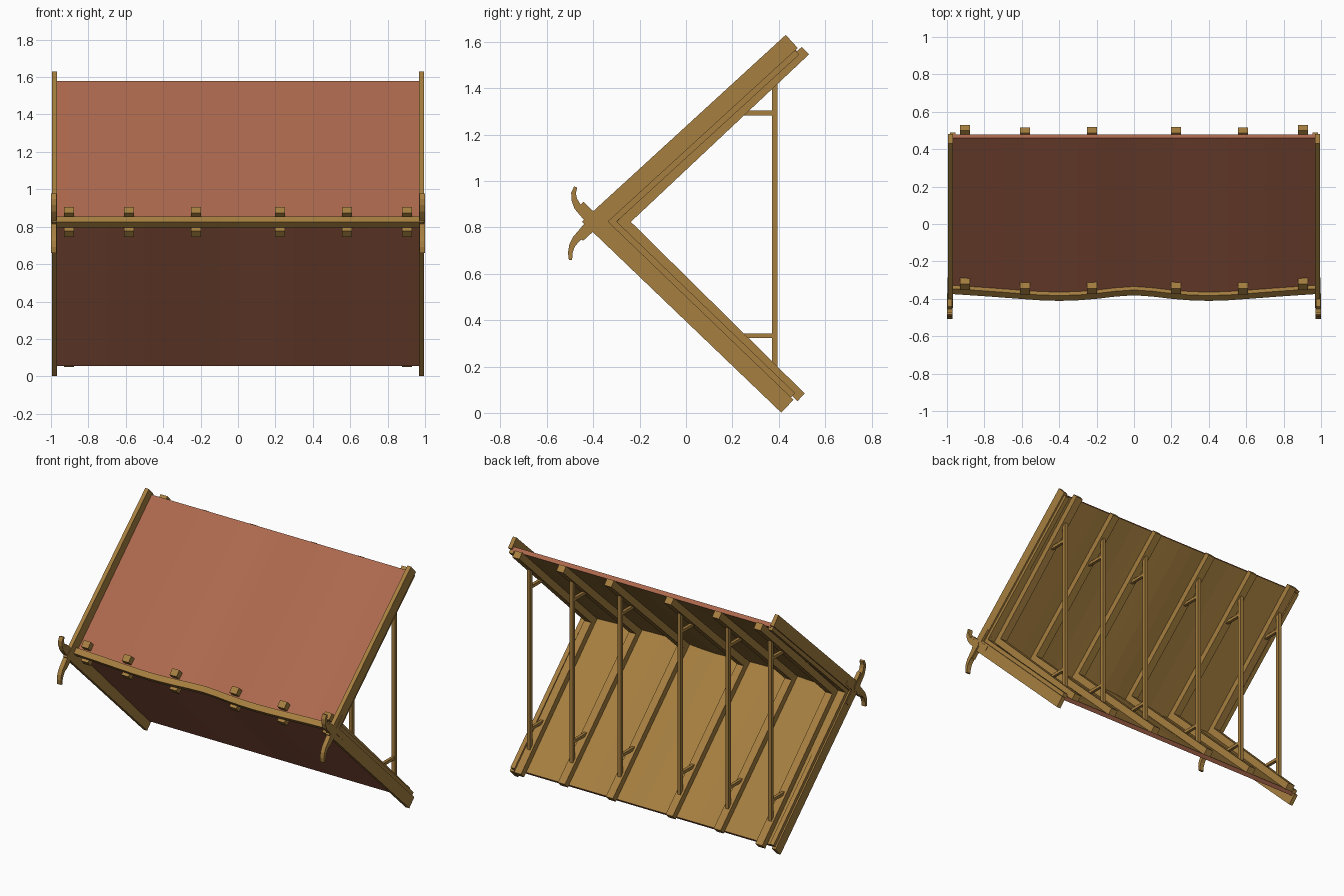
import bpy, bmesh
from mathutils import Vector

if "Cube" in bpy.data.objects:
    bpy.data.objects.remove(bpy.data.objects["Cube"])


def material(name, rgb):
    m = bpy.data.materials.new(name)
    m.diffuse_color = (*rgb, 1)
    m.use_nodes = True
    m.node_tree.nodes["Principled BSDF"].inputs["Base Color"].default_value = m.diffuse_color
    return m


WOOD = material("warm wood", (0.38, 0.21, 0.05))
TILE = material("terracotta", (0.42, 0.14, 0.075))
RIDGE_Z = 0.825
EAVE = {1: Vector((0.46, 1.58)), -1: Vector((0.437, 0.055))}


def loft(name, sections, mats=(WOOD,), inner_edge=None):
    """Join equal yz cross-sections, each given as (x, points)."""
    bm = bmesh.new()
    rings = [[bm.verts.new((x, p[0], p[1])) for p in pts] for x, pts in sections]
    n = len(rings[0])
    bm.faces.new(rings[0])
    bm.faces.new(rings[-1][::-1])
    for a, b in zip(rings, rings[1:]):
        for i in range(n):
            j = (i + 1) % n
            f = bm.faces.new((a[i], b[i], b[j], a[j]))
            if i == inner_edge:
                f.material_index = 1
    bmesh.ops.recalc_face_normals(bm, faces=bm.faces)
    me = bpy.data.meshes.new(name)
    bm.to_mesh(me)
    bm.free()
    for m in mats:
        me.materials.append(m)
    ob = bpy.data.objects.new(name, me)
    bpy.context.collection.objects.link(ob)
    return ob


def prism(name, pts, x0, x1):
    return loft(name, [(x0, pts), (x1, pts)])


def apex_y(x):
    """Wavy ridge line, by distance from the middle."""
    table = [(0, -.345), (.1, -.352), (.2, -.364), (.3, -.372), (.4, -.375), (.5, -.372),
             (.6, -.365), (.8, -.35), (1.01, -.336)]
    t = abs(x)
    for (a, u), (b, v) in zip(table, table[1:]):
        if t <= b:
            return u + (v - u) * (t - a) / (b - a)


def on_slope(side, gy, s, p):
    """Point s past the apex along a slope, p inward from its outer surface."""
    o = Vector((gy, RIDGE_Z))
    d = (EAVE[side] - o).normalized()
    n = Vector((d.y, -d.x)) * side
    return o + d * s + n * p


def plank(side, gy, s0, s1, p0, p1):
    return [on_slope(side, gy, s, p) for s, p in ((s0, p0), (s1, p0), (s1, p1), (s0, p1))]


def chevron(gy, p0, p1, s1):
    """Both slopes in one mitred profile."""
    k = 0.68
    return [(gy + p0 / k, RIDGE_Z), on_slope(1, gy, s1, p0), on_slope(1, gy, s1, p1),
            (gy + p1 / k, RIDGE_Z), on_slope(-1, gy, s1, p1), on_slope(-1, gy, s1, p0)]


def ribbon(path, widths):
    """Closed outline around a path."""
    path = [Vector(p) for p in path]
    left, right = [], []
    for i, p in enumerate(path):
        d = (path[min(i + 1, len(path) - 1)] - path[max(i - 1, 0)]).normalized()
        n = Vector((-d.y, d.x)) * widths[i] / 2
        left.append(p + n)
        right.append(p - n)
    return left + right[::-1]


# Roof slopes: terracotta outside, wood lining inside
XS = [-.97] + [i / 10 for i in range(-9, 10)] + [.97]
for side, label in ((1, "upper"), (-1, "lower")):
    secs = []
    for x in XS:
        g = apex_y(x)
        inner = Vector((g + .028 / .68, RIDGE_Z))
        end = (EAVE[side] - Vector((g, RIDGE_Z))).length
        secs.append((x, [Vector((g, RIDGE_Z)), EAVE[side],
                         on_slope(side, g, end, .028), inner]))
    loft(label + "_roof", secs, (TILE, WOOD), inner_edge=2)

# Wavy ridge beam
R = .0285
loft("ridge_beam", [(x, [(apex_y(x) - .0075 + a * R, RIDGE_Z + b * R)
                         for a, b in ((-1, 0), (0, 1), (1, 0), (0, -1))]) for x in XS])

# Crossing rafters, posts and short braces
for i, x in enumerate((-.903, -.583, -.224, .224, .583, .903)):
    g = apex_y(x)
    for side, label in ((1, "upper"), (-1, "lower")):
        prism(f"{label}_rafter_{i}", plank(side, g, -.04, 1.13, .028, .073), x - .026, x + .026)
    prism(f"post_{i}", [(.37, .17), (.395, .15), (.395, 1.455), (.37, 1.435)], x - .0125, x + .0125)
    for z, y0, label in ((1.293, .235, "upper"), (.333, .225, "lower")):
        prism(f"{label}_brace_{i}", [(y0, z - .01), (.375, z - .01), (.375, z + .01), (y0, z + .01)],
              x - .01, x + .01)

# Gable ends: barge boards, inner strips, crossed stubs and curved horns
GY = -.365
HORNS = {"upper": [(-.39, .815), (-.443, .866), (-.468, .89), (-.482, .92), (-.485, .948), (-.476, .974)],
         "lower": [(-.39, .835), (-.445, .777), (-.475, .748), (-.492, .72), (-.499, .69), (-.498, .66)]}
for sx, end in ((-1, "left"), (1, "right")):
    prism(end + "_barge_board", chevron(GY, -.057, .02, 1.13), sx * .968, sx * .995)
    prism(end + "_gable_strip", chevron(GY, .018, .045, 1.115), sx * .955, sx * .985)
    for side, label in ((1, "upper"), (-1, "lower")):
        prism(f"{end}_{label}_stub", plank(side, GY, -.115, .1, -.02, .008), sx * .972, sx * .998)
        prism(f"{end}_{label}_horn", ribbon(HORNS[label], (.05, .04, .032, .025, .02, .014)),
              sx * .97, sx * 1.0)
